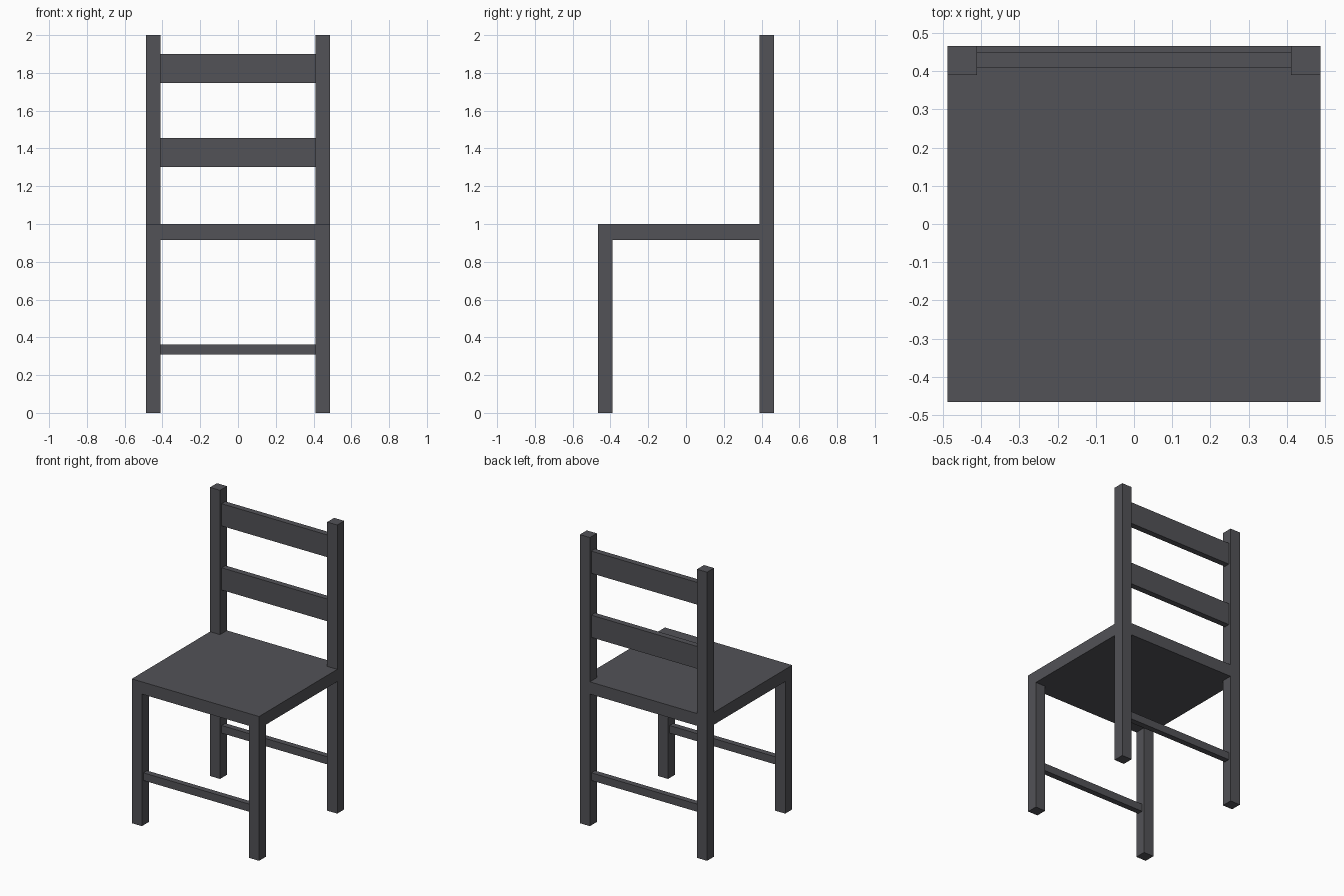
import bpy, bmesh

if "Cube" in bpy.data.objects:
    bpy.data.objects.remove(bpy.data.objects["Cube"])

HX, HY = 0.488, 0.466      # half width and half depth
LX, LY = 0.411, 0.390      # inner faces of the legs
SEAT_Z = (0.915, 1.0)

paint = bpy.data.materials.new("dark_grey_paint")
paint.diffuse_color = (0.085, 0.085, 0.095, 1)
paint.use_nodes = True
paint.node_tree.nodes["Principled BSDF"].inputs["Base Color"].default_value = paint.diffuse_color


def prism(name, outline, z0, z1):
    """Extrude a flat outline in xy from z0 up to z1."""
    bm = bmesh.new()
    face = bm.faces.new([bm.verts.new((x, y, z0)) for x, y in outline])
    top = bmesh.ops.extrude_face_region(bm, geom=[face])["geom"]
    for v in top:
        if isinstance(v, bmesh.types.BMVert):
            v.co.z = z1
    bmesh.ops.recalc_face_normals(bm, faces=bm.faces)
    mesh = bpy.data.meshes.new(name)
    bm.to_mesh(mesh)
    bm.free()
    mesh.materials.append(paint)
    obj = bpy.data.objects.new(name, mesh)
    bpy.context.collection.objects.link(obj)
    return obj


def box(name, x0, x1, y0, y1, z0, z1):
    return prism(name, [(x0, y0), (x1, y0), (x1, y1), (x0, y1)], z0, z1)


# Seat, notched at the rear corners around the back posts
prism("seat", [(-HX, -HY), (HX, -HY), (HX, LY), (LX, LY),
               (LX, HY), (-LX, HY), (-LX, LY), (-HX, LY)], *SEAT_Z)

# Legs: short in front, full height behind
for side, s in (("left", -1), ("right", 1)):
    x0, x1 = sorted((s * LX, s * HX))
    box(f"front_leg_{side}", x0, x1, -HY, -LY, 0, SEAT_Z[0])
    box(f"back_post_{side}", x0, x1, LY, HY, 0, 2)

# Backrest slats
for name, z0, z1 in (("lower", 1.302, 1.456), ("upper", 1.746, 1.90)):
    box(f"backrest_slat_{name}", -LX, LX, 0.409, 0.450, z0, z1)

# Stretchers between the legs, front and back
for name, y in (("front", -0.429), ("back", 0.429)):
    box(f"{name}_stretcher", -LX, LX, y - 0.02, y + 0.02, 0.31, 0.363)
